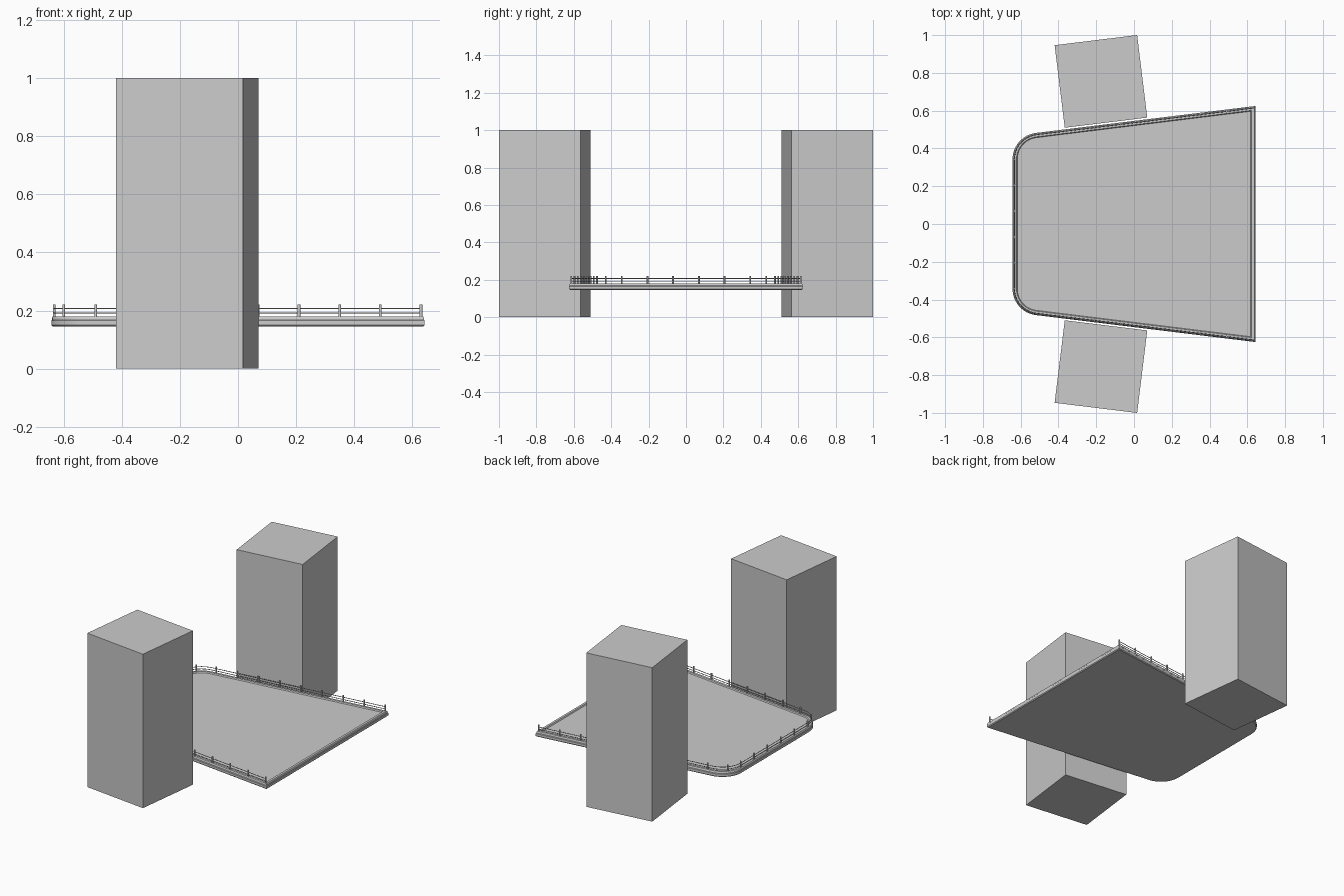
import bpy, bmesh, math
from mathutils import Matrix, Vector

if "Cube" in bpy.data.objects:
    bpy.data.objects.remove(bpy.data.objects["Cube"])

A = math.radians(7.0)          # splay of the deck sides
HALF, R = 0.643, 0.14          # deck half length, corner radius
Y0 = 0.546                     # half width of the deck at x = 0
CX = -HALF + R
CY = Y0 + math.tan(A) * CX - R / math.cos(A)


def side_y(x, d):
    return Y0 - d / math.cos(A) + math.tan(A) * x


def outline(d, end=None, n=12):
    """Deck outline inset by d, from the +y front corner round to the -y one."""
    x = HALF - (d if end is None else end)
    pts = [(x, side_y(x, d))]
    for i in range(n + 1):
        t = math.pi / 2 + A + (math.pi / 2 - A) * i / n
        pts.append((CX + (R - d) * math.cos(t), CY + (R - d) * math.sin(t)))
    return pts + [(px, -py) for px, py in reversed(pts)]


def finish(name, bm, smooth=False):
    bmesh.ops.recalc_face_normals(bm, faces=bm.faces[:])
    me = bpy.data.meshes.new(name)
    bm.to_mesh(me)
    bm.free()
    ob = bpy.data.objects.new(name, me)
    bpy.context.collection.objects.link(ob)
    if smooth:
        bpy.ops.object.select_all(action='DESELECT')
        ob.select_set(True)
        bpy.context.view_layer.objects.active = ob
        bpy.ops.object.shade_smooth_by_angle(angle=math.radians(40))
    return ob


# Two towers, mirrored across the deck
for s, name in ((1, "tower_back"), (-1, "tower_front")):
    bm = bmesh.new()
    m = (Matrix.Translation((-0.175, s * 0.755, 0.5))
         @ Matrix.Rotation(s * A, 4, 'Z') @ Matrix.Diagonal((0.44, 0.44, 1, 1)))
    bmesh.ops.create_cube(bm, size=1, matrix=m)
    finish(name, bm)

# Deck: stacked outlines form the bevelled edge, raised rim and sunken floor
bm = bmesh.new()
profile = [(0.005, 0.145), (0, 0.150), (0, 0.165), (0.003, 0.168),
           (0.003, 0.176), (0.006, 0.180), (0.021, 0.180), (0.025, 0.173)]
rings = [[bm.verts.new((x, y, z)) for x, y in outline(d)] for d, z in profile]
for lo, hi in zip(rings, rings[1:]):
    for i in range(len(lo)):
        j = (i + 1) % len(lo)
        bm.faces.new((lo[i], lo[j], hi[j], hi[i]))
bm.faces.new(rings[0])
bm.faces.new(rings[-1])
finish("deck", bm, True)

# Railing posts along the sides, the rounded corners and the far end
D = 0.010
posts = []
for s in (1, -1):
    for i in range(9):
        x = 0.63 - 0.14 * i
        posts.append((x, s * side_y(x, D)))
    t = math.radians(135) + A / 2
    posts.append((CX + (R - D) * math.cos(t), s * (CY + (R - D) * math.sin(t))))
posts += [(-HALF + D, CY * (-1 + 0.4 * i)) for i in range(6)]
bm = bmesh.new()
for x, y in posts:
    bmesh.ops.create_cone(bm, cap_ends=True, segments=10, radius1=0.005,
                          radius2=0.005, depth=0.044,
                          matrix=Matrix.Translation((x, y, 0.198)))
finish("railing_posts", bm, True)

# Horizontal rails following the posts, open at the wide end
for k, z in enumerate((0.192, 0.207)):
    cu = bpy.data.curves.new("rail_%d" % k, 'CURVE')
    cu.dimensions = '3D'
    cu.bevel_depth = 0.002
    cu.bevel_resolution = 1
    cu.use_fill_caps = True
    pts = outline(D, end=0.013)
    sp = cu.splines.new('POLY')
    sp.points.add(len(pts) - 1)
    for p, (x, y) in zip(sp.points, pts):
        p.co = (x, y, z, 1)
    ob = bpy.data.objects.new("rail_%d" % k, cu)
    bpy.context.collection.objects.link(ob)
